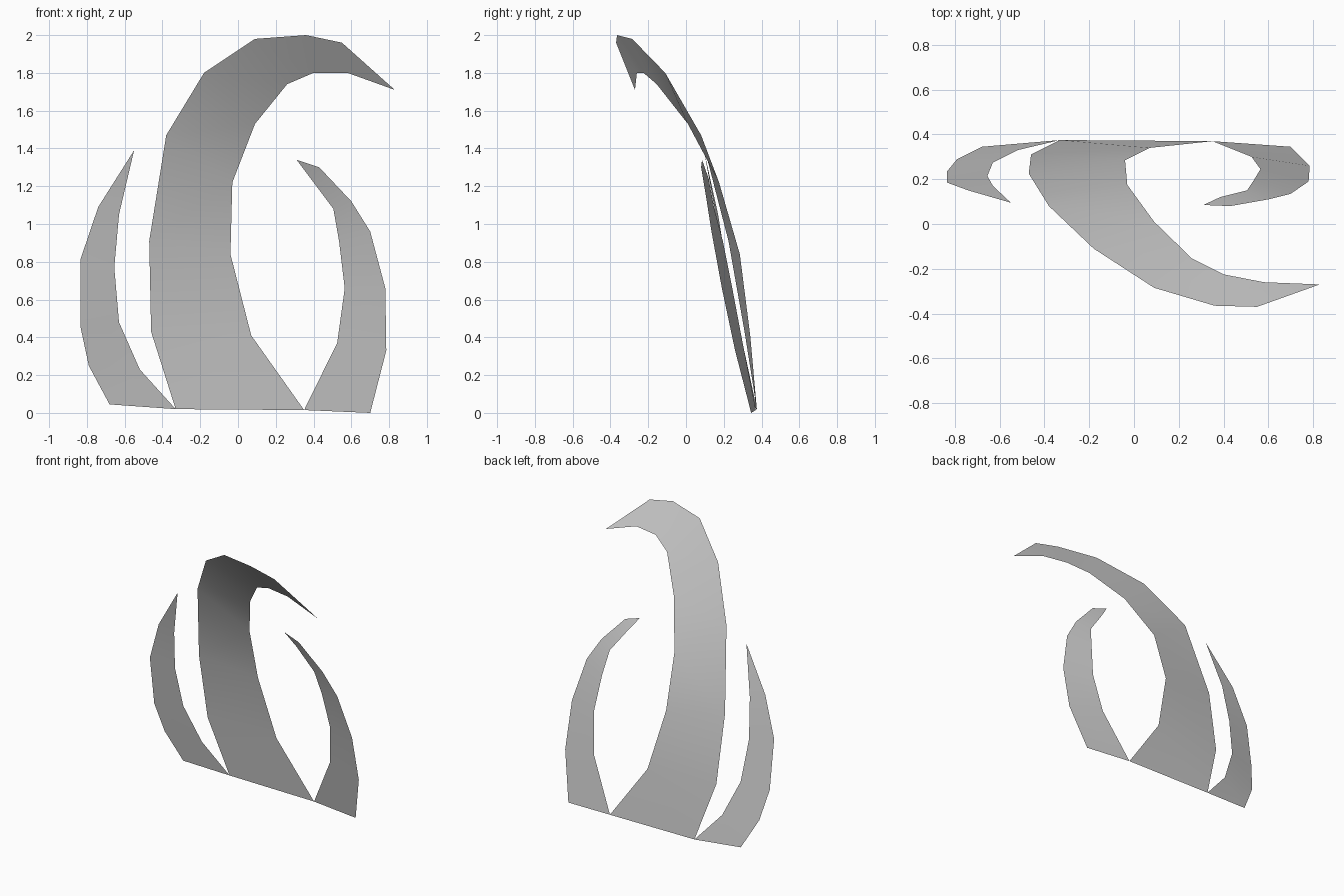
import bpy, bmesh


def blade(name, left, right, tip):
    """Strip of quads between two edge curves, closed by a triangle at the tip."""
    bm = bmesh.new()
    a = [bm.verts.new(p) for p in left]
    b = [bm.verts.new(p) for p in right]
    for i in range(len(a) - 1):
        bm.faces.new((a[i], b[i], b[i + 1], a[i + 1]))
    bm.faces.new((a[-1], b[-1], bm.verts.new(tip)))
    for f in bm.faces:
        f.smooth = True
    mesh = bpy.data.meshes.new(name)
    bm.to_mesh(mesh)
    bm.free()
    obj = bpy.data.objects.new(name, mesh)
    bpy.context.collection.objects.link(obj)
    return obj


# Shared root corners of neighbouring blades
root_l, root_r = (-.33, .375, .02), (.35, .37, .015)

# Tall blade that curls forward and to the right
blade("tall_blade",
      [root_l, (-.46, .31, .43), (-.47, .225, .91), (-.38, .08, 1.47),
       (-.18, -.11, 1.80), (.09, -.285, 1.98), (.36, -.365, 2.0), (.55, -.37, 1.96)],
      [root_r, (.07, .34, .41), (-.04, .285, .84), (-.03, .175, 1.22),
       (.09, .01, 1.53), (.26, -.155, 1.74), (.40, -.225, 1.80), (.58, -.26, 1.80)],
      (.83, -.27, 1.71))

# Short left blade
blade("left_blade",
      [(-.68, .345, .045), (-.79, .29, .25), (-.835, .235, .46),
       (-.835, .185, .81), (-.74, .15, 1.09)],
      [root_l, (-.52, .33, .23), (-.63, .275, .48), (-.655, .215, .77), (-.63, .17, 1.05)],
      (-.55, .095, 1.39))

# Short right blade
blade("right_blade",
      [root_r, (.525, .30, .37), (.565, .245, .66), (.535, .195, .91),
       (.505, .15, 1.08), (.385, .12, 1.24)],
      [(.70, .345, 0), (.785, .26, .33), (.78, .19, .66), (.70, .135, .96),
       (.60, .11, 1.12), (.43, .08, 1.30)],
      (.31, .085, 1.34))
